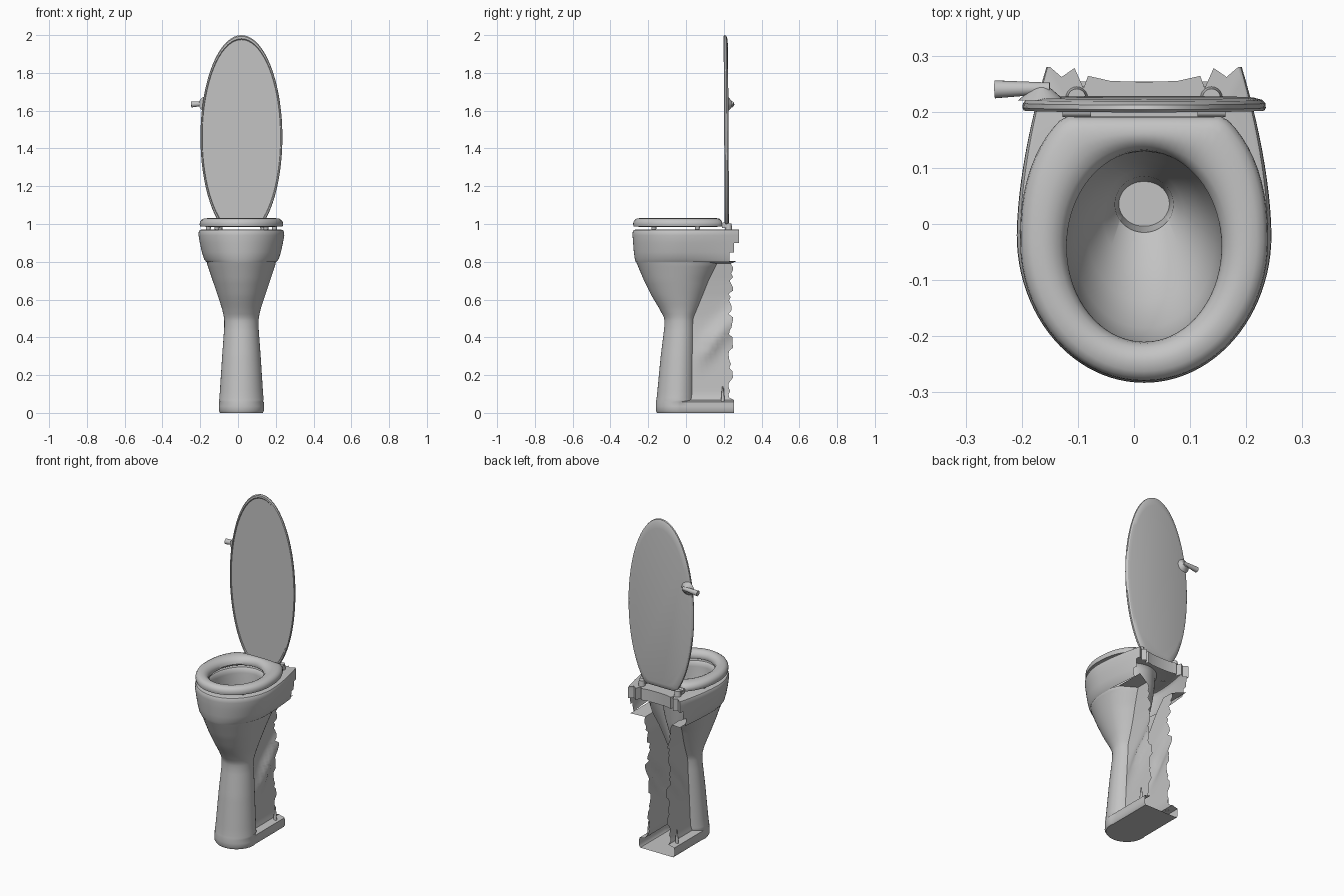
import bpy, bmesh, math, random
from mathutils import Matrix, Vector

random.seed(4)
CX = 0.018  # symmetry plane of the fixture

cube = bpy.data.objects.get("Cube")
if cube:
    bpy.data.objects.remove(cube, do_unlink=True)

ceramic = bpy.data.materials.new("grey_ceramic")
ceramic.use_nodes = True
GREY = (0.55, 0.55, 0.55, 1)
ceramic.diffuse_color = GREY
ceramic.node_tree.nodes["Principled BSDF"].inputs["Base Color"].default_value = GREY


def finish(name, bm, angle=35):
    bmesh.ops.recalc_face_normals(bm, faces=bm.faces)
    mesh = bpy.data.meshes.new(name)
    bm.to_mesh(mesh)
    bm.free()
    mesh.materials.append(ceramic)
    ob = bpy.data.objects.new(name, mesh)
    bpy.context.collection.objects.link(ob)
    bpy.ops.object.select_all(action='DESELECT')
    ob.select_set(True)
    bpy.context.view_layer.objects.active = ob
    bpy.ops.object.shade_smooth_by_angle(angle=math.radians(angle))
    return ob


def loft(rings, ring_closed=True, loop=False, cap_start=False, cap_end=False, skip=None):
    """Bridge rings of equal point count; x is relative to the symmetry plane."""
    bm = bmesh.new()
    vs = [[bm.verts.new((x + CX, y, z)) for x, y, z in r] for r in rings]
    n = len(vs[0])
    for i in range(len(vs) if loop else len(vs) - 1):
        a, b = vs[i], vs[(i + 1) % len(vs)]
        for j in range(n if ring_closed else n - 1):
            k = (j + 1) % n
            if not (skip and skip(i, a[j].co, a[k].co)):
                bm.faces.new((a[j], a[k], b[k], b[j]))
    if cap_start:
        bm.faces.new(vs[0])
    if cap_end:
        bm.faces.new(vs[-1])
    return bm


def mix(rows, z):
    """Linear lookup in rows sorted by their first value."""
    for a, b in zip(rows, rows[1:]):
        if z <= b[0]:
            f = (z - a[0]) / (b[0] - a[0])
            return [p + (q - p) * f for p, q in zip(a[1:], b[1:])]
    return rows[-1][1:]


def solid(name, maker, matrix, **kw):
    bm = bmesh.new()
    maker(bm, matrix=matrix, **kw)
    return finish(name, bm)


# Pedestal: half width, front y, back y of the column, half width of the rear walls
BODY = [
    (0, .113, -.153, .05, .11), (.012, .12, -.16, .05, .118), (.058, .119, -.159, .05, .117),
    (.068, .118, -.157, .05, .078), (.1, .115, -.153, .05, .07), (.3, .102, -.134, .05, .062),
    (.45, .091, -.115, .05, .055), (.5, .091, -.114, .052, .055), (.55, .102, -.14, .075, .058),
    (.62, .125, -.182, .105, .064), (.7, .152, -.222, .14, .075), (.79, .182, -.26, .19, .09),
    (.805, .187, -.266, .2, .165),
]


def body_ring(z, back):
    a, front, rear, b = mix(BODY, z)
    yc = front + (rear - front) * .55
    t0 = math.acos(b / a)
    join = yc + (rear - yc) * math.sin(t0)
    half = []
    for j in range(9):  # rear wall with the trapway bulge
        s = 1 - j / 8
        y = join + (back - join) * s
        line = .28 + (y - .05) * 1.1
        bulge = .028 * math.exp(-((z - line) / .07) ** 2) * min(1, 2 * s)
        half.append((b + bulge, y, z))
    for j in range(1, 25):  # rounded column front
        t = t0 - (t0 + math.pi / 2) * j / 24
        depth = rear - yc if t > 0 else yc - front
        half.append((a * math.cos(t), yc + depth * math.sin(t), z))
    return half + [(-x, y, zz) for x, y, zz in reversed(half[:-1])]


levels = [0, .012, .035, .058, .068] + [.08 + .71 * i / 40 for i in range(41)] + [.805]
rings = []
for z in levels:
    back = .254 if z < .07 else .27 if z > .8 else random.uniform(.222, .252)
    rings.append(body_ring(z, back))
finish("pedestal", loft(rings, ring_closed=False, cap_start=True))


# Bowl: wide skirt, rolled rim and hollow basin in one loft
def skirt_ring(z, w, front, bx):
    yc = -.02
    half = [(0, .253), (.06, .255), (.1, .264), (.108, .242), (.124, .278), (.147, .262), (bx, .28)]
    for j in range(1, 13):
        s = 1 - j / 12
        half.append((w - (w - bx) * s ** 1.7, yc + (.28 - yc) * s))
    for j in range(1, 25):
        t = math.pi / 2 * j / 24
        half.append((w * math.cos(t), yc + (front - yc) * math.sin(t)))
    return [(x, y, z) for x, y in half] + [(-x, y, z) for x, y in reversed(half[1:-1])]


SKIRT = [(.8, .187, -.266, .165), (.815, .198, -.271, .168), (.85, .209, -.276, .17),
         (.9, .22, -.28, .173), (.94, .227, -.283, .174), (.958, .226, -.282, .174),
         (.967, .221, -.277, .172), (.97, .212, -.268, .168)]
BASIN = [(.97, .15, .182, -.04), (.962, .142, .174, -.04), (.94, .138, .17, -.04),
         (.88, .137, .168, -.04), (.8, .125, .15, -.035), (.73, .102, .122, -.015),
         (.67, .072, .085, .012), (.63, .052, .05, .035), (.56, .045, .04, .036)]
rings = [skirt_ring(*r) for r in SKIRT]
angles = [math.atan2((y + .04) / .172, x / .14) for x, y, z in rings[-1]]
for z, w, d, cy in BASIN:
    rings.append([(w * math.cos(t), cy + d * math.sin(t), z) for t in angles])


def open_back(i, p, q):
    # The lower back of the skirt is broken open
    return i < 3 and p.y > .23 and q.y > .23 and max(abs(p.x - CX), abs(q.x - CX)) < .18


finish("bowl", loft(rings, cap_end=True, skip=open_back))


# Seat: rounded section swept between the hole and the outer outline
def seat_point(t, k, z):
    c, s = math.cos(t), math.sin(t)
    if s > 0:
        p = 2 / 2.3
        ox = .221 * math.copysign(abs(c) ** p, c)
        oy = min(.192, -.03 + .27 * s ** p)
    else:
        ox, oy = .221 * c, -.03 + .25 * s
    ix, iy = .138 * c, -.04 + .17 * s
    return (ix + (ox - ix) * k, iy + (oy - iy) * k, z)


SECTION = [(0, .994), (.04, 1.008), (.15, 1.02), (.32, 1.028), (.5, 1.031), (.75, 1.028),
           (.9, 1.021), (.98, 1.01), (1, .998), (.97, .987), (.5, .985), (.04, .985)]
turn = [2 * math.pi * i / 72 for i in range(72)]
finish("seat", loft([[seat_point(t, k, z) for t in turn] for k, z in SECTION], loop=True))


# Raised lid: dished front, thin lip and softly domed back
def lid_ring(s, y):
    ring = []
    for t in turn:
        z = max(.985 + (1 - s) * .3, 1.46 + .54 * s * math.sin(t))
        ring.append((.217 * s * math.cos(t), y - (z - 1) * .006, z))
    return ring


LID = [(.955, .21), (.965, .205), (.988, .205), (1, .21), (.995, .218), (.97, .224), (.9, .228)]
finish("lid", loft([lid_ring(*r) for r in LID], cap_start=True, cap_end=True), 30)

# Mirrored small parts: hinges, seat bumpers and floor bolts
for side, label in ((1, "left"), (-1, "right")):
    x = CX + side * .12
    box = Matrix.Translation((x, .205, .99)) @ Matrix.Diagonal((.042, .03, .022, 1))
    solid("hinge_block_" + label, bmesh.ops.create_cube, box, size=1)
    solid("hinge_post_" + label, bmesh.ops.create_cone, Matrix.Translation((x, .225, .985)),
          cap_ends=True, segments=20, radius1=.02, radius2=.016, depth=.035)
    pin = Matrix.Translation((x, .2, 1.0)) @ Matrix.Rotation(math.pi / 2, 4, 'Y')
    solid("hinge_pin_" + label, bmesh.ops.create_cone, pin,
          cap_ends=True, segments=16, radius1=.009, radius2=.009, depth=.05)
    for px, py, place in ((.13, -.17, "front"), (.175, .06, "rear")):
        pad = Matrix.Translation((CX + side * px, py, .978))
        solid(f"seat_bumper_{place}_{label}", bmesh.ops.create_cone, pad,
              cap_ends=True, segments=16, radius1=.012, radius2=.014, depth=.02)
    solid("floor_bolt_" + label, bmesh.ops.create_cone,
          Matrix.Translation((CX + side * .094, .195, .1)),
          cap_ends=True, segments=12, radius1=.01, radius2=.004, depth=.08)

# Flush lever: flared rosette and tapered handle
rosette = Matrix.Translation((-.165, .232, 1.635)) @ Matrix.Rotation(-math.pi / 2, 4, 'X')
solid("lever_rosette", bmesh.ops.create_cone, rosette,
      cap_ends=True, segments=24, radius1=.042, radius2=.014, depth=.024)
start, end = Vector((-.15, .242, 1.64)), Vector((-.248, .24, 1.633))
handle = Matrix.Translation((start + end) / 2) @ (end - start).to_track_quat('Z', 'Y').to_matrix().to_4x4()
solid("lever_handle", bmesh.ops.create_cone, handle,
      cap_ends=True, segments=20, radius1=.01, radius2=.016, depth=(end - start).length)
